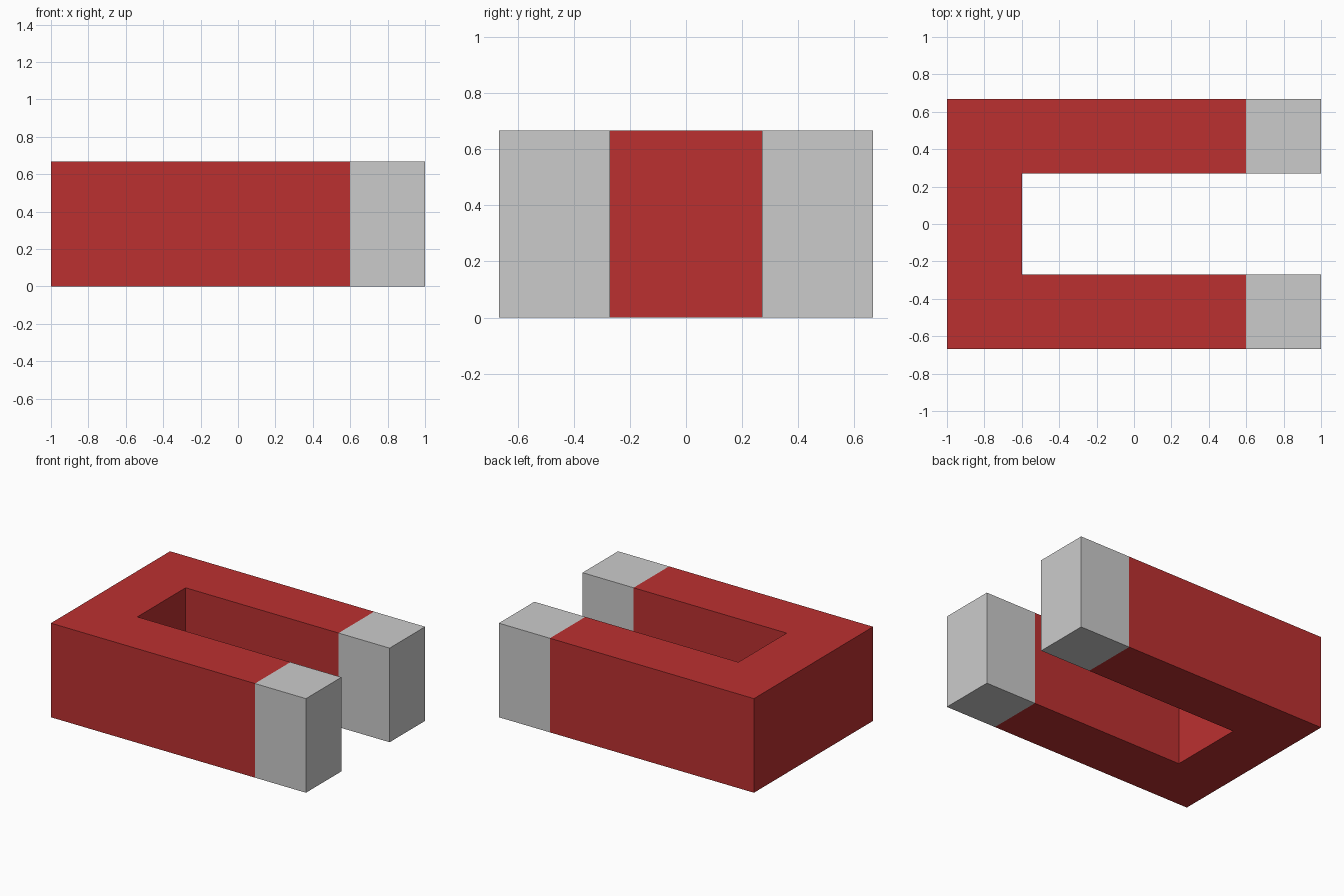
import bpy, bmesh

if "Cube" in bpy.data.objects:
    bpy.data.objects.remove(bpy.data.objects["Cube"])

HEIGHT = 0.667
OUTER, INNER = 0.667, 0.27   # outer and inner half-widths of the U
BACK, SLOT, JOINT, END = -1.0, -0.6, 0.6, 1.0


def extrude_profile(name, points, color=None):
    """Extrude a flat xy outline from the floor up to the full height."""
    bm = bmesh.new()
    base = bm.faces.new([bm.verts.new((x, y, 0)) for x, y in points])
    top = bmesh.ops.extrude_face_region(bm, geom=[base], use_keep_orig=True)
    verts = [v for v in top["geom"] if isinstance(v, bmesh.types.BMVert)]
    bmesh.ops.translate(bm, verts=verts, vec=(0, 0, HEIGHT))
    bmesh.ops.recalc_face_normals(bm, faces=bm.faces)
    mesh = bpy.data.meshes.new(name)
    bm.to_mesh(mesh)
    bm.free()
    obj = bpy.data.objects.new(name, mesh)
    bpy.context.collection.objects.link(obj)
    if color:
        mat = bpy.data.materials.new(name + "_paint")
        mat.diffuse_color = color
        mat.use_nodes = True
        mat.node_tree.nodes["Principled BSDF"].inputs["Base Color"].default_value = mat.diffuse_color
        mesh.materials.append(mat)
    return obj


# Red U-shaped magnet body
half = [(JOINT, OUTER), (BACK, OUTER), (BACK, -OUTER), (JOINT, -OUTER)]
slot = [(JOINT, -INNER), (SLOT, -INNER), (SLOT, INNER), (JOINT, INNER)]
extrude_profile("magnet_body", half + slot, (0.5, 0.03, 0.03, 1))

# Bare metal pole tips
for side, name in ((-1, "front_pole_tip"), (1, "back_pole_tip")):
    extrude_profile(name, [(JOINT, side * INNER), (END, side * INNER),
                           (END, side * OUTER), (JOINT, side * OUTER)])
